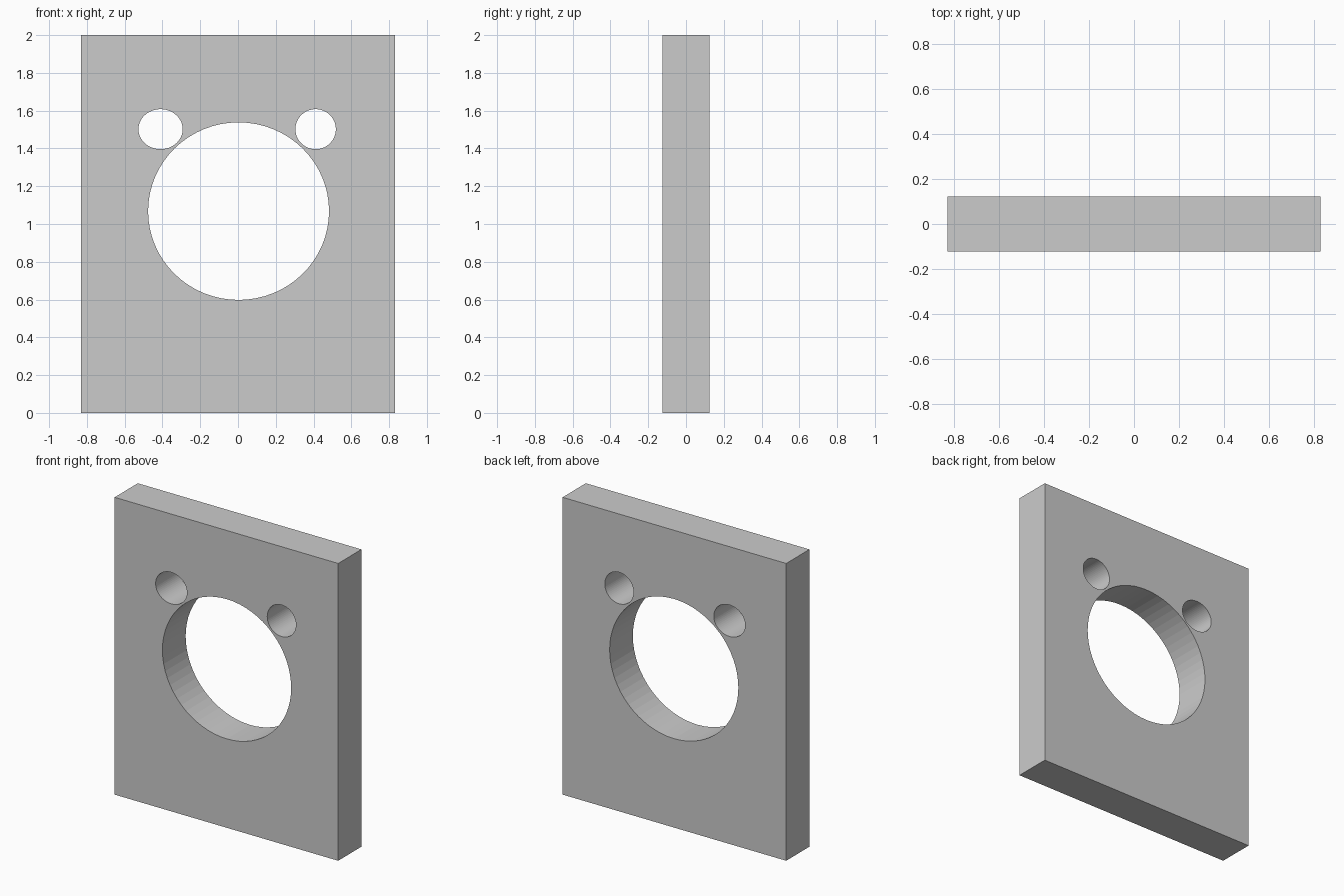
import bpy
from math import pi

if "Cube" in bpy.data.objects:
    bpy.data.objects.remove(bpy.data.objects["Cube"])

# Plate
W, D, H = 1.664, 0.247, 2.0
bpy.ops.mesh.primitive_cube_add(size=1, location=(0, 0, H / 2))
plate = bpy.context.object
plate.name = "plate"
plate.scale = (W, D, H)
bpy.ops.object.transform_apply(location=True, rotation=False, scale=True)


def cut_hole(name, x, z, rx, rz):
    """Cut an elliptical hole straight through the plate along y."""
    bpy.ops.mesh.primitive_cylinder_add(
        vertices=64, radius=1, depth=1, location=(x, 0, z), rotation=(pi / 2, 0, 0))
    cutter = bpy.context.object
    cutter.name = name
    cutter.scale = (rx, rz, D * 3)
    cutter.hide_render = True
    bpy.context.view_layer.objects.active = plate
    mod = plate.modifiers.new(name, 'BOOLEAN')
    mod.operation = 'DIFFERENCE'
    mod.solver = 'EXACT'
    mod.object = cutter
    bpy.ops.object.modifier_apply(modifier=mod.name)
    bpy.data.objects.remove(cutter, do_unlink=True)


# Large central opening and the two small holes above it
cut_hole("main_opening", 0.003, 1.068, 0.479, 0.47)
cut_hole("left_hole", -0.41, 1.502, 0.117, 0.106)
cut_hole("right_hole", 0.411, 1.502, 0.107, 0.106)
